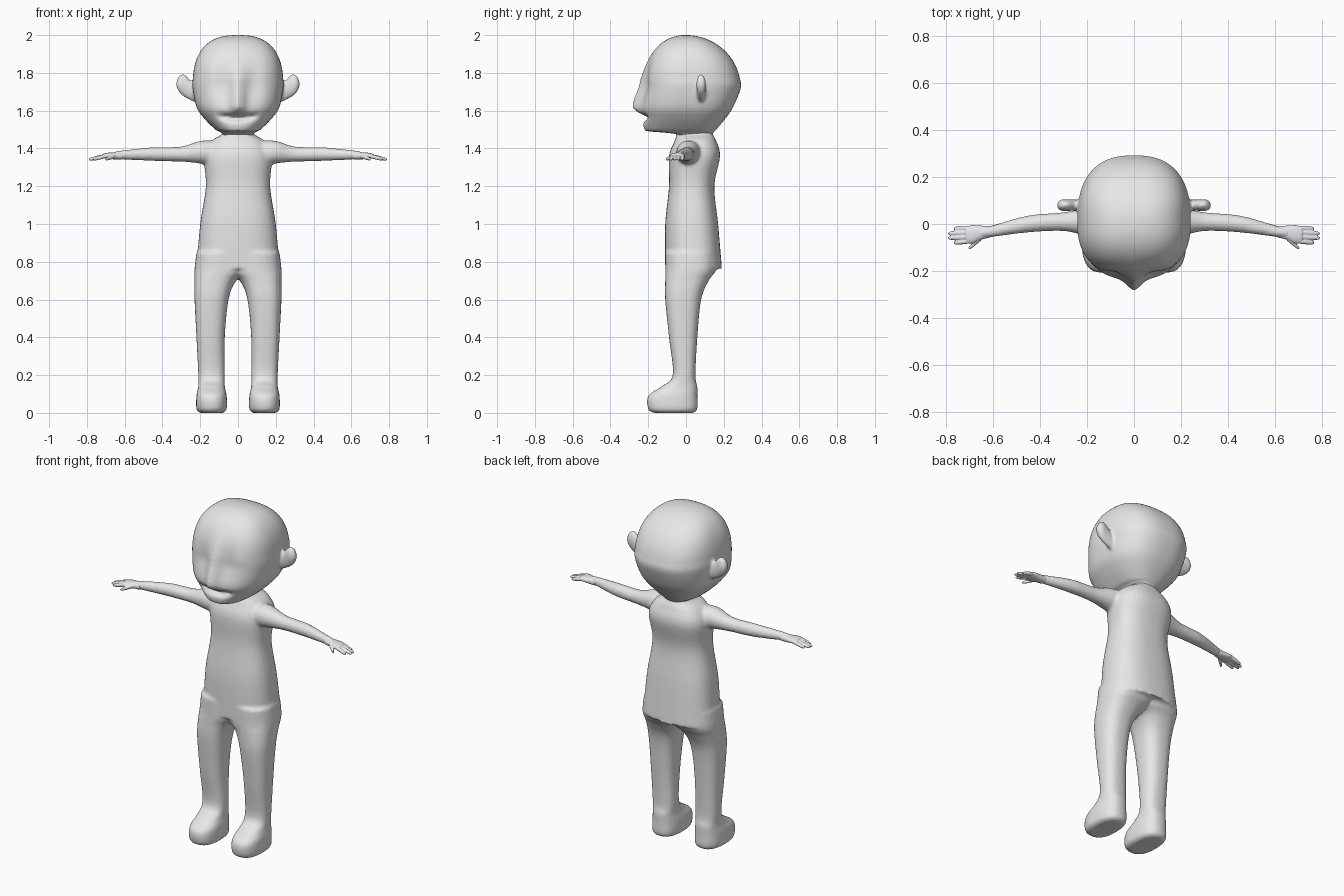
import bpy, bmesh, math

if "Cube" in bpy.data.objects:
    bpy.data.objects.remove(bpy.data.objects["Cube"])

grey = (.8, .8, .8, 1)
skin = bpy.data.materials.new("plain_grey")
skin.use_nodes = True
skin.diffuse_color = grey
skin.node_tree.nodes["Principled BSDF"].inputs["Base Color"].default_value = grey


def spline(rows, steps=6):
    """Smooth curve through rows of numbers."""
    curve = []
    for i in range(len(rows) - 1):
        before, start, end = rows[max(i - 1, 0)], rows[i], rows[i + 1]
        after = rows[min(i + 2, len(rows) - 1)]
        for k in range(steps):
            t = k / steps
            curve.append([b + t / 2 * (c - a + t * (2*a - 5*b + 4*c - d + t * (3*b - a - 3*c + d)))
                          for a, b, c, d in zip(before, start, end, after)])
    return curve + [rows[-1]]


def superellipse(angle, power):
    """Point on a rounded square of half-width one."""
    return [math.copysign(abs(v) ** (2 / power), v) for v in (math.cos(angle), math.sin(angle))]


def loft(bm, rows, axis="z", side=1, power=2, segments=48, centre=None, shape=None):
    """Closed skin over rows of (position, middle, half-width, low, high)."""
    rings = []
    for position, middle, half, low, high in spline(rows):
        pivot = (low + high) / 2 if centre is None else centre
        ring = []
        for k in range(segments):
            u, v = superellipse(math.tau * k / segments, power)
            across = middle + half * u
            along = pivot + v * (high - pivot if v > 0 else pivot - low)
            x, y, z = (across, along, position) if axis == "z" else (position, across, along)
            if shape:
                y = shape(x, y, z)
            ring.append(bm.verts.new((x * side, y, z)))
        rings.append(ring)
    for lower, upper in zip(rings, rings[1:]):
        for k in range(segments):
            bm.faces.new((lower[k - 1], lower[k], upper[k], upper[k - 1]))
    bm.faces.new(rings[0])
    bm.faces.new(rings[-1])


def finish(bm, name, voxel, rounds):
    """Fuse overlapping lofts into one soft surface."""
    bmesh.ops.recalc_face_normals(bm, faces=bm.faces)
    mesh = bpy.data.meshes.new(name)
    bm.to_mesh(mesh)
    bm.free()
    part = bpy.data.objects.new(name, mesh)
    bpy.context.collection.objects.link(part)
    bpy.ops.object.select_all(action="DESELECT")
    part.select_set(True)
    bpy.context.view_layer.objects.active = part
    fuse = part.modifiers.new("fuse", "REMESH")
    fuse.mode, fuse.voxel_size = "VOXEL", voxel
    soften = part.modifiers.new("soften", "SMOOTH")
    soften.iterations = rounds
    for modifier in ("fuse", "soften"):
        bpy.ops.object.modifier_apply(modifier=modifier)
    part.data.materials.clear()
    part.data.materials.append(skin)
    bpy.ops.object.shade_smooth_by_angle(angle=math.radians(50))


# Torso with a flat rear hem: height, half-width, front depth, back depth
body = bmesh.new()
torso = [(.765, .22, .11, .19), (1, .2, .11, .17), (1.2, .17, .09, .15), (1.36, .18, .09, .18),
         (1.44, .14, .06, .16), (1.48, .08, .05, .14), (1.53, .09, .05, .13)]
loft(body, [(z, 0, half, -front, back) for z, half, front, back in torso], power=2.5)

# Legs with feet: height, inner side, outer side, front depth, back depth
leg = [(0, .08, .2, .17, .04), (.02, .06, .22, .2, .06), (.09, .06, .22, .2, .06),
       (.14, .07, .21, .13, .06), (.2, .07, .21, .07, .05), (.4, .07, .22, .09, .06),
       (.6, .05, .23, .11, .08), (.7, .01, .23, .11, .12), (.76, -.06, .23, .11, .16),
       (.85, -.06, .22, .11, .16)]
leg_rows = [(z, (inner + outer) / 2, (outer - inner) / 2, -front, back)
            for z, inner, outer, front, back in leg]

# Arms: distance out, depth, height, radius
arm = [(.1, .02, 1.37, .07), (.2, .01, 1.38, .06), (.3, .01, 1.37, .04),
       (.45, 0, 1.37, .036), (.6, -.03, 1.366, .025), (.66, -.04, 1.363, .02)]
arm_rows = [(x, y, radius, z - radius, z + radius) for x, y, z, radius in arm]
for side in (1, -1):
    loft(body, leg_rows, side=side, power=2.5)
    loft(body, arm_rows, axis="x", side=side)
finish(body, "body", .009, 5)


def bump(offset, width):
    return math.exp(-(offset / width) ** 2)


def face(x, y, z):
    """Nose ridge, shallow eye hollows and a mouth under the upper lip."""
    if y > -.08:
        return y
    above = z - 1.62
    nose = .046 * bump(above, .17 if above > 0 else .03) * bump(x, .035)
    eyes = .012 * bump(abs(x) - .085, .04) * bump(z - 1.75, .1)
    mouth = .035 * bump(z - 1.562 - 1.2 * x * x, .016) * bump(x * x, .009)
    return y - nose + eyes + mouth


def dome(height, power):
    return max(1 - height ** power, 0) ** (1 / power)


# Head: jaw rows as for the torso, then a rounded skull
head = bmesh.new()
jaw = [(1.44, .08, .04, .13), (1.475, .08, .05, .14), (1.49, .1, .19, .15),
       (1.5, .12, .22, .16), (1.56, .18, .23, .21), (1.62, .22, .24, .25)]
head_rows = [(z, 0, half, -front, back) for z, half, front, back in jaw]
steps = 8
for k in range(steps + 1):
    h = math.sin(math.pi / 2 * k / steps)
    head_rows.append((1.72 + .28 * h, 0, max(.24 * dome(h, 2.6), .02),
                      -max(.222 * dome(h, 2.2), .02), max(.29 * dome(h, 2), .02)))
loft(head, head_rows, power=2.5, segments=96, centre=.01, shape=face)

# Ears: distance out, height, half-height
ear = [(.2, 1.69, .05), (.24, 1.7, .05), (.28, 1.73, .06), (.31, 1.74, .045), (.327, 1.74, .01)]
ear_rows = [(x, .08, min(.024, half), z - half, z + half) for x, z, half in ear]
for side in (1, -1):
    loft(head, ear_rows, axis="x", side=side)
finish(head, "head_and_ears", .008, 4)

# Hands: palm rows are distance out, depth, half-width, half-thickness
palm = [(.61, -.033, .024, .02), (.65, -.037, .03, .019), (.69, -.044, .039, .016),
        (.715, -.044, .03, .011)]
palm_rows = [(x, y, half, 1.361 - thick, 1.361 + thick) for x, y, half, thick in palm]
# Each digit runs from a root to a tip (distance out, depth); the middle two are longest
digits = [((.7, -.018 * (k + 1)), (.793 - .012 * (k - 1.5) ** 2, -.02 * (k + 1)))
          for k in range(4)]
digits.append(((.65, -.06), (.703, -.104)))
for side, name in ((1, "left_hand"), (-1, "right_hand")):
    hand = bmesh.new()
    loft(hand, palm_rows, axis="x", side=side, power=2.2)
    for root, tip in digits:
        rows = []
        for t in (0, .5, .85, 1):
            x, y = (a + (b - a) * t for a, b in zip(root, tip))
            z, radius = 1.36 - .018 * t, .011 * (1 - .6 * t ** 6)
            rows.append((x, y, radius, z - radius, z + radius))
        loft(hand, rows, axis="x", side=side, segments=16)
    finish(hand, name, .003, 3)
